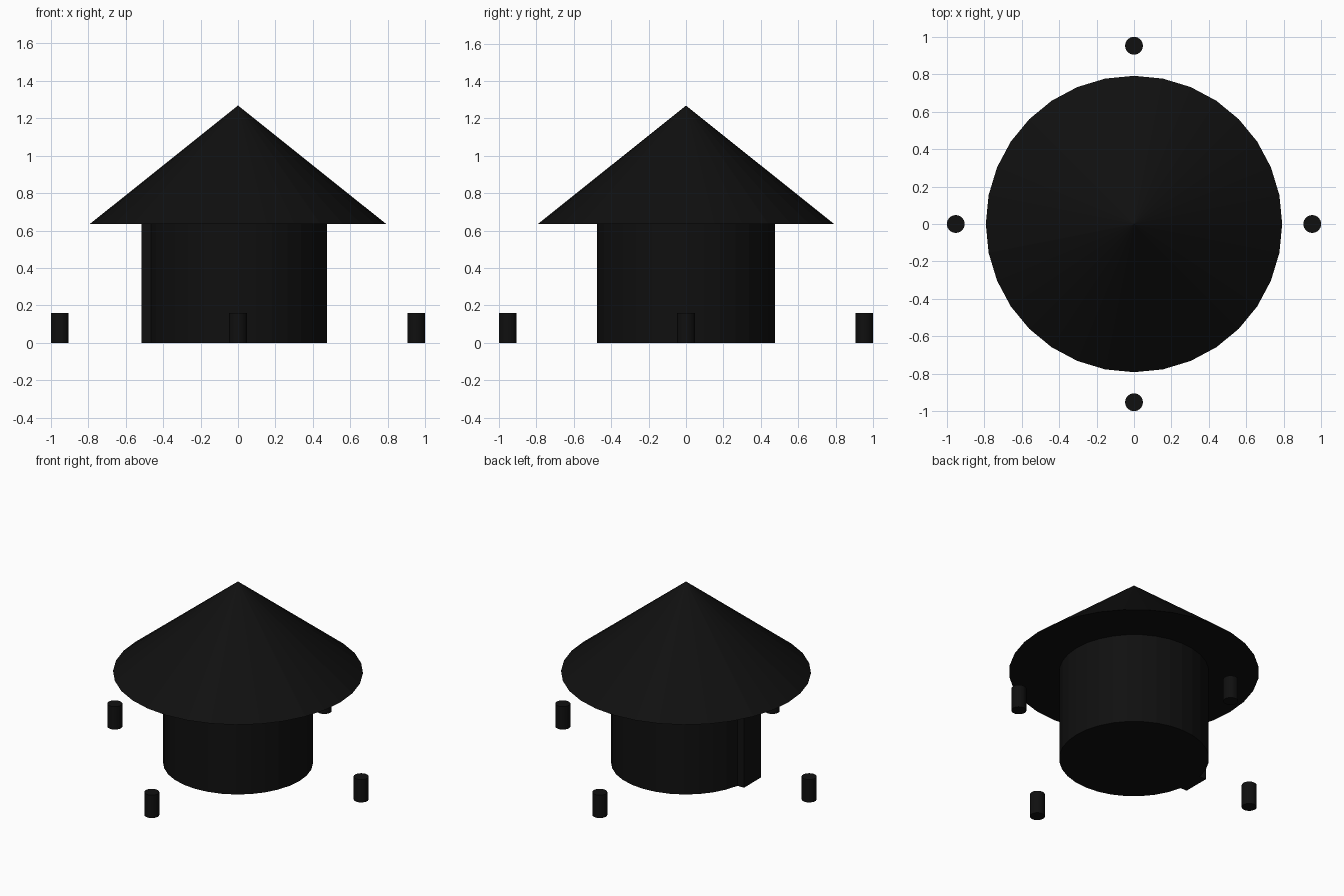
import bpy, math

if "Cube" in bpy.data.objects:
    bpy.data.objects.remove(bpy.data.objects["Cube"])

black = bpy.data.materials.new("near_black")
black.diffuse_color = (0.005, 0.005, 0.005, 1)
black.use_nodes = True
black.node_tree.nodes["Principled BSDF"].inputs["Base Color"].default_value = black.diffuse_color


def finish(name):
    ob = bpy.context.object
    ob.name = name
    ob.data.materials.append(black)
    return ob


def cylinder(name, radius, height, x=0, y=0, sides=32):
    bpy.ops.mesh.primitive_cylinder_add(vertices=sides, radius=radius, depth=height,
                                        location=(x, y, height / 2))
    return finish(name)


# Round wall
cylinder("wall", 0.475, 0.635)

# Conical roof with closed underside
bpy.ops.mesh.primitive_cone_add(vertices=32, radius1=0.792, radius2=0, depth=0.633,
                                location=(0, 0, 0.635 + 0.633 / 2))
finish("roof")

# Door slab on the left side, reaching up to the roof
bpy.ops.mesh.primitive_cube_add(size=1, location=(-0.475, 0, 0.3175))
door = finish("door")
door.scale = (0.08, 0.19, 0.635)

# Four short posts around the hut
for i in range(4):
    a = i * math.pi / 2
    cylinder(f"post_{i + 1}", 0.0475, 0.16, 0.9525 * math.cos(a), 0.9525 * math.sin(a))
